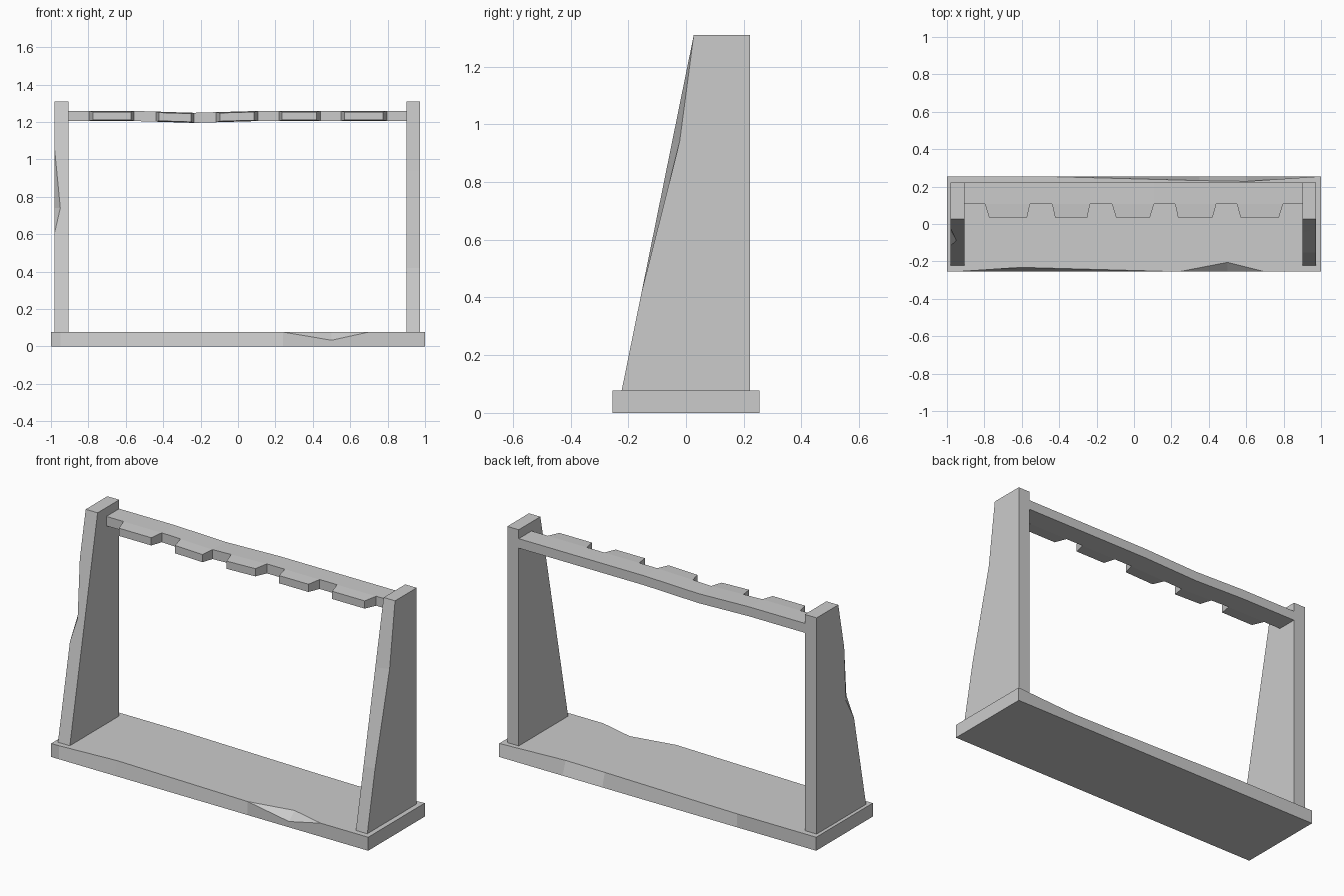
import bpy, bmesh

if "Cube" in bpy.data.objects:
    bpy.data.objects.remove(bpy.data.objects["Cube"])


def finish(name, bm):
    bmesh.ops.remove_doubles(bm, verts=bm.verts, dist=1e-5)
    bmesh.ops.recalc_face_normals(bm, faces=bm.faces)
    me = bpy.data.meshes.new(name)
    bm.to_mesh(me)
    bm.free()
    ob = bpy.data.objects.new(name, me)
    bpy.context.collection.objects.link(ob)
    return ob


def loft(name, ring_a, ring_b, chips={}):
    """Two capped rings; a chip splits a corner of ring_b into a cap point and a side point."""
    bm = bmesh.new()
    a = [bm.verts.new(p) for p in ring_a]
    b = [bm.verts.new(p) for p in ring_b]
    cap = list(b)
    n = len(a)
    for i, p in chips.items():
        cap[i] = bm.verts.new(p)
        bm.faces.new((b[i - 1], b[i], cap[i]))
        bm.faces.new((b[i], b[(i + 1) % n], cap[i]))
    for i in range(n):
        j = (i + 1) % n
        bm.faces.new((a[i], a[j], b[j], b[i]))
    bm.faces.new(a)
    bm.faces.new(cap)
    return finish(name, bm)


# base board with worn long edges and a chip in the front edge
T, D = 0.077, 0.255
outline = [(-1, -D), (-.95, -D), (-.6, -.232), (.24, -D), (.5, -D), (.7, -D), (1, -D),
           (1, D), (.6, .228), (.35, .232), (-.5, D), (-1, D)]
bottom = [(x, -D if y < 0 else D, 0) for x, y in outline]
top = [(x, y, T) for x, y in outline]
top[4] = (.5, -D, .033)
loft("base_board", bottom, top, {4: (.5, -.205, T)})


# tapered side posts
def front_y(z):
    return -.223 + .25 * (z - T) / (1.31 - T)


def post_ring(x, heights):
    ring = [(x, front_y(z), z) for z in [T] + heights + [1.31]]
    return ring + [(x, .222, 1.31), (x, .222, T)]


hl, hr = [.61, .74, 1.05], [.42, .94]
outer = post_ring(-.98, hl)
outer[2] = (-.95, front_y(.74), .74)
loft("left_post", post_ring(-.905, hl), outer, {2: (-.98, -.04, .74)})

outer = post_ring(.972, hr)
outer[2] = (.972, -.022, .94)
loft("right_post", post_ring(.9, hr), outer)


# top rail with five tapered teeth, sagging slightly left of centre
def sag(x):
    if x < -.235:
        return -.01 * max(0, (x + .55) / .315)
    return -.01 * max(0, (.11 - x) / .345)


teeth = [(-.797, -.775, -.572, -.556), (-.438, -.422, -.25, -.235),
         (-.118, -.096, .085, .107), (.22, .235, .42, .44), (.55, .57, .775, .797)]
bm = bmesh.new()


def face(*pts):
    bm.faces.new([bm.verts.new(p) for p in pts])


def ends(x, y, inset=0):
    return (x, y, 1.205 + inset + sag(x)), (x, y, 1.259 - inset + sag(x))


def wall(p, q):
    face(p[0], q[0], q[1], p[1])


BACK, MID, TIP = .222, .107, .035
xs = [-.905] + [t[k] for t in teeth for k in range(4)] + [.9]
for i, (x0, x1) in enumerate(zip(xs, xs[1:])):
    b0, b1, m0, m1 = ends(x0, BACK), ends(x1, BACK), ends(x0, MID), ends(x1, MID)
    wall(b0, b1)
    for k in (0, 1):
        face(b0[k], b1[k], m1[k], m0[k])
    part = i % 4
    t0, t1 = ends(x0, TIP, .005), ends(x1, TIP, .005)
    if part == 0:
        wall(m0, m1)
    elif part == 1:
        wall(m0, t1)
        for k in (0, 1):
            face(m0[k], m1[k], t1[k])
    elif part == 2:
        wall(t0, t1)
        for k in (0, 1):
            face(m0[k], m1[k], t1[k], t0[k])
    else:
        wall(t0, m1)
        for k in (0, 1):
            face(m0[k], m1[k], t0[k])
for x in (xs[0], xs[-1]):
    wall(ends(x, BACK), ends(x, MID))
finish("notched_rail", bm)
